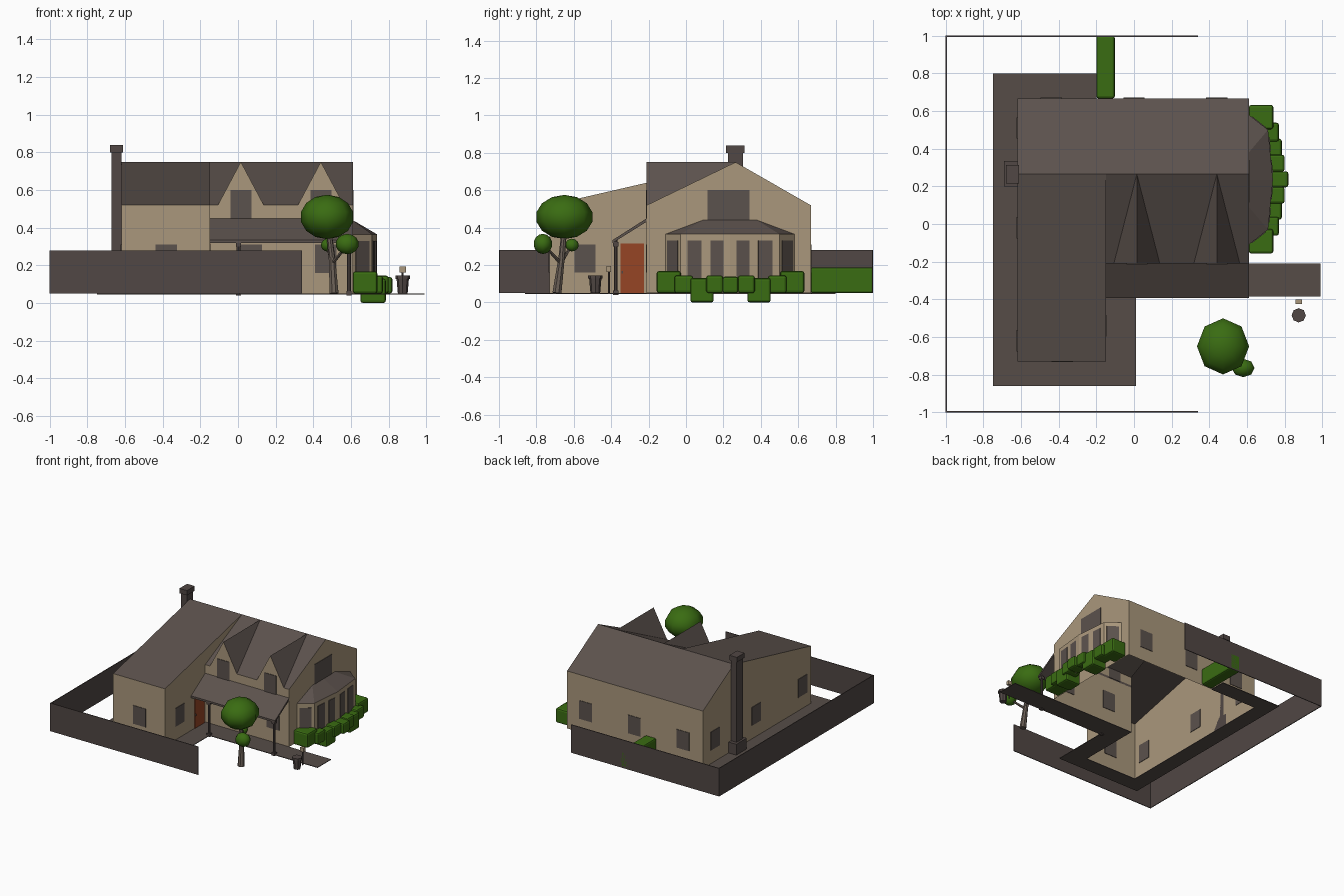
import bpy, bmesh, math
from mathutils import Vector

if "Cube" in bpy.data.objects:
    bpy.data.objects.remove(bpy.data.objects["Cube"])


def material(name, rgb):
    m = bpy.data.materials.new(name)
    m.diffuse_color = (*rgb, 1)
    m.use_nodes = True
    m.node_tree.nodes["Principled BSDF"].inputs["Base Color"].default_value = m.diffuse_color
    return m


WALL = material("beige wall", (0.40, 0.31, 0.20))
ROOF = material("brown grey roof", (0.107, 0.084, 0.074))
GLASS = material("grey window", (0.105, 0.084, 0.074))
STONE = material("dark stone", (0.082, 0.063, 0.058))
PATH = material("path grey", (0.092, 0.073, 0.064))
GREEN = material("leaf green", (0.042, 0.15, 0.006))
DOOR = material("rust door", (0.305, 0.058, 0.018))
BARK = material("bark", (0.14, 0.11, 0.09))

G = 0.05                       # ground height
X0, XM, X1 = -0.62, -0.15, 0.61
YW, YF, YR, YB = -0.73, -0.21, 0.265, 0.667
EAVE, RIDGE = 0.52, 0.75


def finish(bm, name, *mats, rule=None):
    for f in bm.faces:
        f.normal_update()
        if rule:
            f.material_index = rule(f)
    me = bpy.data.meshes.new(name)
    bm.to_mesh(me)
    bm.free()
    for m in mats:
        me.materials.append(m)
    ob = bpy.data.objects.new(name, me)
    bpy.context.collection.objects.link(ob)
    return ob


def polygons(name, faces, *mats, rule=None):
    bm = bmesh.new()
    for f in faces:
        bm.faces.new([bm.verts.new(p) for p in f])
    bmesh.ops.remove_doubles(bm, verts=bm.verts, dist=1e-4)
    bmesh.ops.recalc_face_normals(bm, faces=bm.faces)
    return finish(bm, name, *mats, rule=rule)


def box(name, x, y, z, mat, bevel=0.0):
    bm = bmesh.new()
    bmesh.ops.create_cube(bm, size=1)
    for v in bm.verts:
        v.co = [r[0] + (c + 0.5) * (r[1] - r[0]) for c, r in zip(v.co, (x, y, z))]
    if bevel:
        bmesh.ops.bevel(bm, geom=bm.edges[:], offset=bevel, segments=2,
                        profile=0.5, affect='EDGES')
    return finish(bm, name, mat)


def tube(name, a, b, r1, r2, mat, sides=8):
    a, b = Vector(a), Vector(b)
    bm = bmesh.new()
    bmesh.ops.create_cone(bm, cap_ends=True, segments=sides, radius1=r1, radius2=r2,
                          depth=(b - a).length)
    ob = finish(bm, name, mat)
    ob.location = (a + b) / 2
    ob.rotation_euler = (b - a).to_track_quat('Z', 'Y').to_euler()
    return ob


def plate(name, a, b, z0, z1, mat, t=0.004):
    """Thin upright panel straddling the wall line a-b."""
    a, b = Vector((*a, 0)), Vector((*b, 0))
    n = (b - a).normalized().cross(Vector((0, 0, 1))) * t
    bm = bmesh.new()
    f = bm.faces.new([bm.verts.new(p + n * s) for p, s in ((a, 1), (b, 1), (b, -1), (a, -1))])
    top = bmesh.ops.extrude_face_region(bm, geom=[f])["geom"]
    up = [v for v in top if isinstance(v, bmesh.types.BMVert)]
    for v in bm.verts:
        v.co.z = z1 if v in up else z0
    bmesh.ops.recalc_face_normals(bm, faces=bm.faces)
    finish(bm, name, mat)


# House shell, open at the bottom: a long left wing and a shorter right part
def strip(profile, xa, xb):
    return [[(xa, *p), (xb, *p), (xb, *q), (xa, *q)] for p, q in zip(profile, profile[1:])]


wing = [(YW, G), (YW, EAVE), (YR, RIDGE), (YB, EAVE), (YB, G)]
main = [(YF, G), (YF, EAVE), (YR, RIDGE), (YB, EAVE), (YB, G)]
faces = strip(wing, X0, XM) + strip(main, XM, X1)
faces += [[(X0, *p) for p in wing], [(X1, *p) for p in main]]
faces.append([(XM, *p) for p in (wing[0], main[0], main[1], main[2], wing[1])])
sloped = lambda f: 1 if abs(f.normal.z) > 0.1 else 0
polygons("house_shell", faces, WALL, ROOF, rule=sloped)

# Dormers
for c in (0.015, 0.44):
    a, b = (c, YF, RIDGE), (c, YR, RIDGE)
    l, r = (c - 0.122, YF, EAVE), (c + 0.122, YF, EAVE)
    polygons("dormer", [[l, a, b], [r, b, a], [l, r, a]], WALL, ROOF, rule=sloped)
    plate("dormer_window", (c - 0.056, YF), (c + 0.056, YF), 0.44, 0.60, GLASS)

# Wall windows
H = 0.057
for x, y in ((-0.38, YW), (0.07, YF), (0.465, YF), (-0.44, YB), (0, YB), (0.44, YB)):
    plate("window", (x - H, y), (x + H, y), 0.16, 0.31, GLASS)
for x, y in ((X0, 0.51), (X0, -0.02), (X0, -0.62), (XM, -0.54)):
    plate("side_window", (x, y - H), (x, y + H), 0.16, 0.31, GLASS)
plate("gable_window", (X1, 0.115), (X1, 0.34), 0.44, 0.60, GLASS)

# Front door and knob
plate("door", (XM, -0.35), (XM, -0.225), G, 0.315, DOOR)
box("door_knob", (XM, XM + 0.012), (-0.345, -0.337), (0.155, 0.168), STONE)

# Bay window
bay = [(X1, -0.11), (0.712, -0.03), (0.738, 0.235), (0.712, 0.50), (X1, 0.58)]
polygons("bay_wall", [[(*p, G), (*q, G), (*q, 0.365), (*p, 0.365)]
                      for p, q in zip(bay, bay[1:])], WALL)
e = [(*p, 0.365) for p in bay]
ra, rb = (X1, 0.09, 0.44), (X1, 0.38, 0.44)
rm = (X1, 0.235, 0.44)
polygons("bay_roof", [[e[0], e[1], ra], [e[1], e[2], rm, ra], [e[2], e[3], rb, rm],
                      [e[3], e[4], rb], e], ROOF)
slots = [[(0.15, 0.85)], [(0.14, 0.43), (0.61, 0.87)], [(0.13, 0.39), (0.57, 0.86)], [(0.15, 0.85)]]
for p, q, ss in zip(bay, bay[1:], slots):
    p, q = Vector(p), Vector(q)
    for s, t in ss:
        plate("bay_window", p.lerp(q, s), p.lerp(q, t), 0.13, 0.33, GLASS)

# Porch roof and posts
prof = [(-0.392, 0.318), (-0.392, 0.334), (YF, 0.45), (YF, 0.432)]
polygons("porch_roof", strip(prof + prof[:1], XM, X1)
         + [[(x, *p) for p in prof] for x in (XM, X1)], ROOF)
for x in (0.003, 0.59):
    tube("porch_post", (x, -0.375, 0.04), (x, -0.375, 0.335), 0.010, 0.010, STONE)
    for z in (0.04, 0.30):
        box("post_block", (x - 0.014, x + 0.014), (-0.389, -0.361), (z, z + 0.024), STONE)

# Chimney
box("chimney_base", (-0.69, X0), (0.20, 0.335), (G, 0.14), STONE)
box("chimney_stack", (-0.672, X0), (0.225, 0.305), (0.14, 0.80), STONE)
box("chimney_cap", (-0.68, -0.612), (0.215, 0.313), (0.80, 0.84), STONE)

# Garden walls
F = (G, 0.28)
box("garden_wall_left", (-1, -0.994), (-1, 1), F, STONE)
for y in (-1, 0.994):
    box("garden_wall_side", (-0.994, 0.34), (y, y + 0.006), F, STONE)

# Paving around the house
for x, y in (((-0.75, X0), (-0.86, 0.80)), ((X0, -0.2), (YB, 0.80)), ((X0, 0.01), (-0.86, YW)),
             ((XM, 0.01), (YW, -0.385)), ((XM, 0.99), (-0.385, YF))):
    box("paving", x, y, (0.046, 0.051), PATH)

# Hedge and the ring of bushes, mirrored about the bay centre
box("hedge", (-0.2, -0.102), (YB, 1), (G, 0.188), GREEN, 0.012)
bushes = [(0.61, 0.74, 0.265, 0.395, G, 0.168), (0.655, 0.77, 0.20, 0.30, G, 0.145),
          (0.65, 0.785, 0.09, 0.215, 0.0, 0.13), (0.69, 0.80, 0.04, 0.13, G, 0.145)]
for x0, x1, d0, d1, z0, z1 in bushes:
    for s in (-1, 1):
        ys = sorted((0.238 + s * d0, 0.238 + s * d1))
        box("bush", (x0, x1), ys, (z0, z1), GREEN, 0.013)
box("bush", (0.71, 0.82), (0.195, 0.28), (G, 0.138), GREEN, 0.013)

# Tree: trunk, branches and leaf balls
tube("tree_trunk", (0.51, -0.69, G), (0.50, -0.665, 0.24), 0.026, 0.018, BARK)
tube("tree_trunk_top", (0.50, -0.665, 0.23), (0.48, -0.65, 0.40), 0.018, 0.014, BARK)
tube("tree_branch", (0.50, -0.67, 0.21), (0.575, -0.755, 0.30), 0.011, 0.007, BARK, 6)
tube("tree_branch", (0.50, -0.665, 0.22), (0.475, -0.615, 0.30), 0.011, 0.007, BARK, 6)
for c, r in (((0.473, -0.65, 0.457), (0.142, 0.153, 0.118)),
             ((0.58, -0.765, 0.313), (0.062, 0.05, 0.054)),
             ((0.475, -0.61, 0.307), (0.034, 0.036, 0.034))):
    bm = bmesh.new()
    bmesh.ops.create_uvsphere(bm, u_segments=8, v_segments=7, radius=1)
    for v in bm.verts:
        v.co = [a + b * d for a, b, d in zip(c, v.co, r)]
    for f in bm.faces:
        f.smooth = True
    finish(bm, "tree_leaves", GREEN)

# Waste bin and path lamp
tube("bin_body", (0.875, -0.485, G), (0.875, -0.485, 0.13), 0.026, 0.033, STONE)
tube("bin_rim", (0.875, -0.485, 0.127), (0.875, -0.485, 0.145), 0.038, 0.038, STONE)
tube("lamp_post", (0.875, -0.412, G), (0.875, -0.412, 0.165), 0.006, 0.006, STONE, 6)
box("lamp_head", (0.858, 0.892), (-0.424, -0.40), (0.163, 0.195), WALL)
